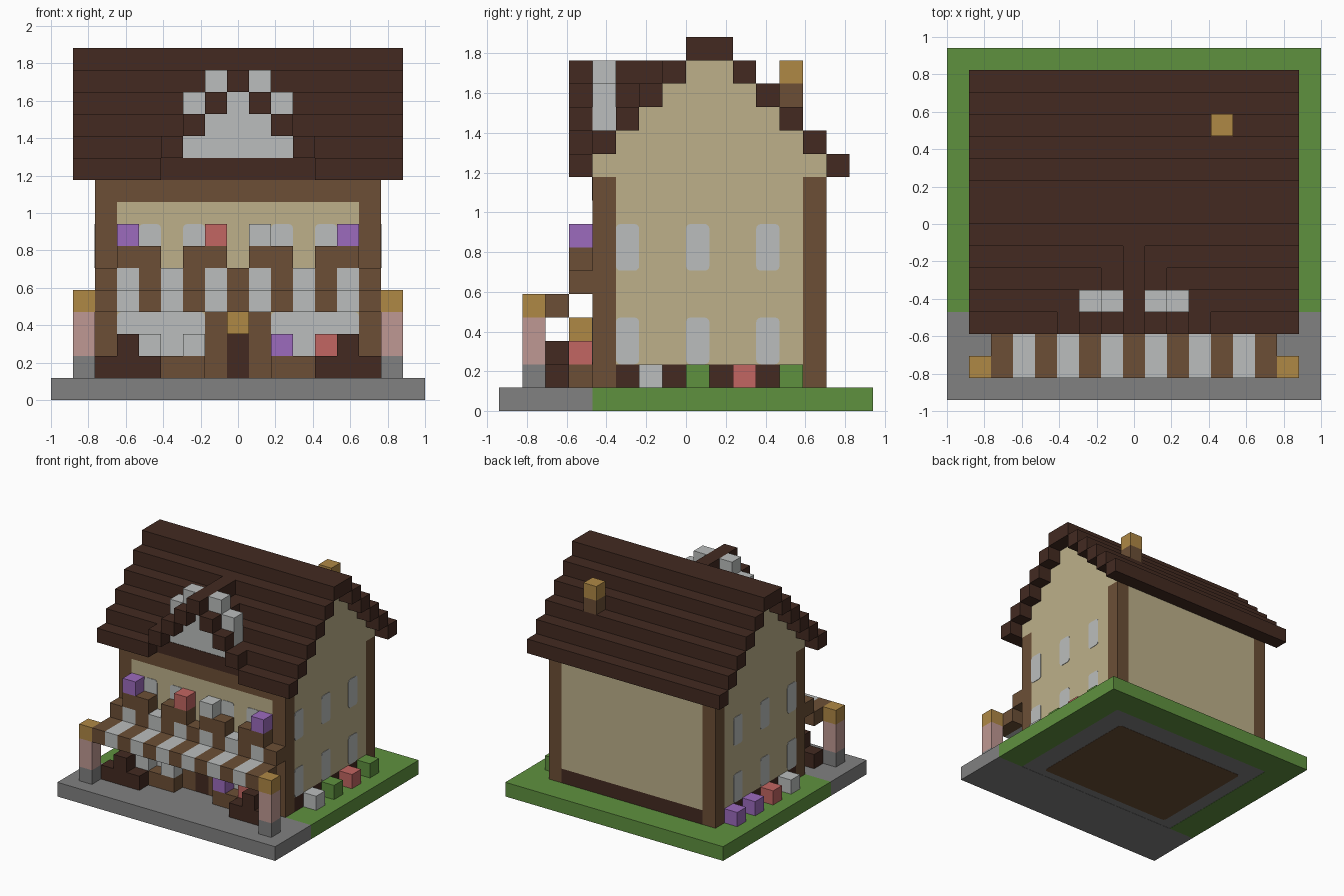
import bpy
import bmesh
from mathutils import Vector

cube = bpy.data.objects.get("Cube")
if cube:
    bpy.data.objects.remove(cube, do_unlink=True)

UNIT = 2 / 17                      # edge of one block
ORIGIN = Vector((-1, -8 * UNIT, 0))
THIN = 0.03                        # plate thickness in blocks


def srgb(hex_code):
    channels = [int(hex_code[i:i + 2], 16) / 255 for i in (0, 2, 4)]
    return [c / 12.92 if c <= 0.04045 else ((c + 0.055) / 1.055) ** 2.4 for c in channels] + [1]


def make_material(name, hex_code):
    material = bpy.data.materials.new(name)
    material.use_nodes = True
    colour = srgb(hex_code)
    material.diffuse_color = colour
    shader = next(n for n in material.node_tree.nodes if n.type == "BSDF_PRINCIPLED")
    shader.inputs["Base Color"].default_value = colour
    shader.inputs["Roughness"].default_value = 0.9
    return material


roof_brown = make_material("roof dark brown", "432A21")
timber = make_material("timber brown", "6C4F36")
plaster = make_material("plaster beige", "BDB08A")
white = make_material("pale white", "BBBEBD")
grass = make_material("grass green", "5F913F")
stone = make_material("stone grey", "818181")
gold = make_material("lantern gold", "AF8845")
pink = make_material("post pink", "BF9893")
purple = make_material("flower purple", "9C6BBD")
red = make_material("flower red", "C26662")


def box(name, x, y, z, material, round_axis=None):
    """Box spanning block ranges; round_axis softens the corners around that axis."""
    bm = bmesh.new()
    bmesh.ops.create_cube(bm, size=1)
    spans = (x, y, z)
    for vert in bm.verts:
        for axis, (low, high) in enumerate(spans):
            vert.co[axis] = low if vert.co[axis] < 0 else high
    if round_axis is not None:
        edges = [e for e in bm.edges
                 if abs((e.verts[0].co - e.verts[1].co)[round_axis]) > THIN / 2
                 and all(abs((e.verts[0].co - e.verts[1].co)[a]) < THIN / 9
                         for a in range(3) if a != round_axis)]
        bmesh.ops.bevel(bm, geom=edges, offset=0.2, segments=3, profile=0.5, affect="EDGES")
    for vert in bm.verts:
        vert.co = vert.co * UNIT + ORIGIN
    bmesh.ops.recalc_face_normals(bm, faces=bm.faces)
    mesh = bpy.data.meshes.new(name)
    bm.to_mesh(mesh)
    bm.free()
    mesh.materials.append(material)
    obj = bpy.data.objects.new(name, mesh)
    bpy.context.collection.objects.link(obj)
    return obj


def block(name, x, y, z, material):
    return box(name, (x, x + 1), (y, y + 1), (z, z + 1), material)


def pair(name, x, y, z, material, round_axis=None):
    """Box and its mirror image across the middle."""
    box("right_" + name, x, y, z, material, round_axis)
    box("left_" + name, (17 - x[1], 17 - x[0]), y, z, material, round_axis)


# Ground
box("front_paving", (0, 17), (0, 4), (0, 1), stone)
box("house_pad", (2, 15), (4, 14), (THIN, 1), stone)
box("pad_rim", (2, 15), (4, 14), (THIN / 2, THIN), stone)
box("floor_underside", (3, 13.5), (4.6, 12.5), (0, THIN), timber, round_axis=2)
pair("lawn", (0, 2), (4, 16), (0, 1), grass)
box("back_lawn", (2, 15), (14, 16), (0, 1), grass)

# House walls
HOUSE, INNER = (2, 15), (3, 14)
box("front_back_wall", INNER, (4, 14), (2, 10), plaster)
box("side_wall", HOUSE, (5, 13), (2, 10), plaster)
box("back_footing", INNER, (4, 14), (1, 2), roof_brown)
box("side_footing", HOUSE, (5, 13), (1, 2), roof_brown)
box("front_beam", INNER, (4 - THIN, 5), (9, 10), timber)
for y in (4, 13):
    pair("corner_post", (2, 3), (y, y + 1), (1, 10), timber)

# Stepped gable and roof courses
for step in range(5):
    level = (10 + step, 11 + step)
    near, far = 3 + step, 14 - step
    box("gable_course", HOUSE, (near + 1, far), level, plaster)
    box("back_roof_course", (1, 16), (far, far + 1), level, roof_brown)
    if step < 2:
        # the lower front courses stop at the dormer
        pair("front_roof_course", (1, 5 + step), (near, near + 1), level, roof_brown)
    else:
        box("front_roof_course", (1, 16), (near, near + 1), level, roof_brown)
box("roof_ridge", (1, 16), (8, 10), (15, 16), roof_brown)
box("dormer_sill", (5, 12), (4 - THIN, 5), (10, 11), roof_brown)

# Dormer: pale gable wall, dark stepped roof and pale crest
for step, depth in enumerate((4, 4, 6)):
    pair("dormer_roof", (5 + step, 6 + step), (3, depth), (11 + step, 12 + step), roof_brown)
box("dormer_ridge", (8, 9), (3, 7), (14, 15), roof_brown)
box("dormer_wall", (6, 11), (4, 5), (11, 13), white)
block("dormer_wall_top", 8, 4, 13, white)
pair("dormer_crest_low", (6, 7), (4, 5), (13, 14), white)
pair("dormer_crest_high", (7, 8), (4, 5), (14, 15), white)

# Chimney
block("chimney", 12, 12, 13, timber)
block("chimney_top", 12, 12, 14, gold)

# Side windows
for z in (2, 6):
    for y in (5, 8, 11):
        pair("side_window", (2 - THIN, 2), (y, y + 1), (z, z + 2), white, round_axis=0)

# Front windows and door
FACE = (4 - THIN, 4)
pair("front_lower_window", (3, 7), FACE, (2, 4), white, round_axis=1)
for x in (4, 6):
    pair("front_upper_window", (x, x + 1), FACE, (6, 8), white, round_axis=1)
pair("door_frame", (7, 8), FACE, (1, 4), timber)
box("door", (8, 9), FACE, (1, 3), roof_brown)
block("door_lantern", 8, 3, 3, gold)

# Striped stepped awning
for x in range(2, 15):
    stripe = white if x % 2 else timber
    box("awning_stripe", (x, x + 1), (1, 3), (4, 5), stripe)
    block("awning_upper_stripe", x, 3, 5, stripe)

# Awning posts
for name, z, material in (("foot", (1, 2), stone), ("shaft", (2, 4), pink), ("cap", (4, 5), gold)):
    pair("post_" + name, (1, 2), (1, 2), z, material)

# Benches
pair("bench_seat", (2, 5), (2, 3), (1, 2), roof_brown)
pair("bench_back", (3, 4), (2, 3), (2, 3), roof_brown)

# Planters and flowers on the front
pair("lower_planter", (4, 7), (3, 4), (1, 2), timber)
for x in (3, 6):
    pair("upper_planter", (x, x + 2), (3, 4), (6, 7), timber)
for x, material in zip((4, 6, 10, 12), (white, white, purple, red)):
    block("lower_flower", x, 3, 2, material)
for x, material in zip((3, 7, 9, 13), (purple, red, white, purple)):
    block("upper_flower", x, 3, 7, material)

# Flower beds along both sides
for x, colours in ((15, (white, grass, red, grass)), (1, (white, red, purple, purple))):
    for row, material in enumerate(colours):
        block("side_flower", x, 6 + 2 * row, 1, material)
